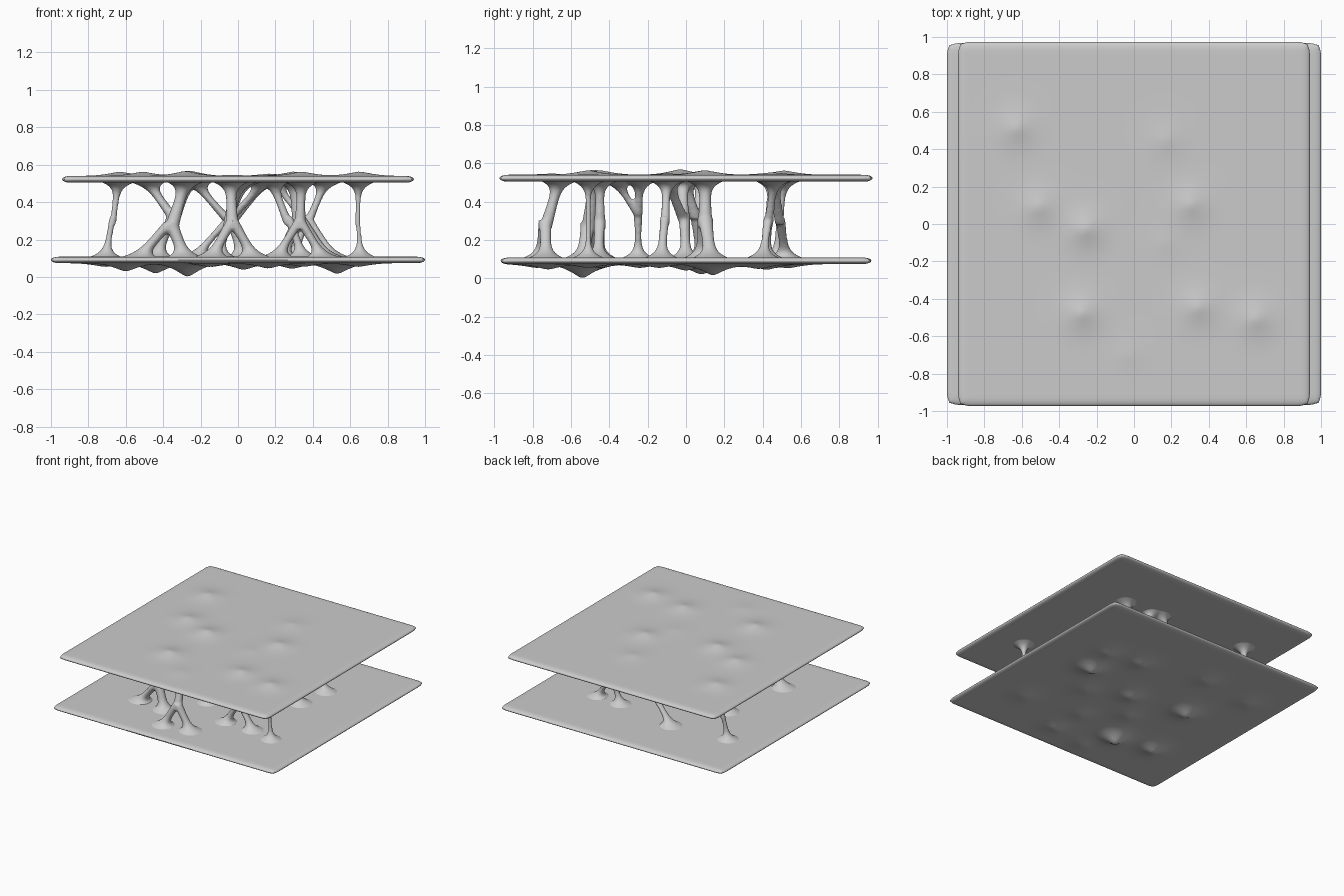
import bpy, bmesh, math

if "Cube" in bpy.data.objects:
    bpy.data.objects.remove(bpy.data.objects["Cube"])


def make_object(name, bm):
    bmesh.ops.recalc_face_normals(bm, faces=bm.faces[:])
    mesh = bpy.data.meshes.new(name)
    bm.to_mesh(mesh)
    bm.free()
    ob = bpy.data.objects.new(name, mesh)
    bpy.context.collection.objects.link(ob)
    for p in mesh.polygons:
        p.use_smooth = True
    return ob


def axis_points(half, n=96):
    edge = [0, .002, .006, .013, .024, .04, .06]
    inner = half - .06
    mid = [-inner + 2 * inner * i / n for i in range(1, n)]
    return [-half + e for e in edge] + mid + [half - e for e in reversed(edge)]


# Slab with a tapered rim and soft bumps on its outer face
def slab(name, hx, hy, zc, th, outward, bumps):
    bm = bmesh.new()
    xs, ys = axis_points(hx), axis_points(hy)

    def rim(d):
        k = max(0, 1 - d / .045)
        return math.sqrt(max(0, 1 - k * k))

    def layer(side):
        rows = []
        for x in xs:
            row = []
            for y in ys:
                z = zc + side * th * min(rim(hx - abs(x)), rim(hy - abs(y)))
                if side == outward:
                    for bx, by, h in bumps:
                        d2 = (x - bx) ** 2 + (y - by) ** 2
                        z += side * h * .5 * (math.exp(-d2 / .012) + math.exp(-math.sqrt(d2 + .0004) / .045 + .44))
                # Corners are pulled in slightly
                cx = max(0, abs(x) - hx + .05) / .05
                cy = max(0, abs(y) - hy + .05) / .05
                px = x - math.copysign(.012 * cx * cy, x)
                py = y - math.copysign(.012 * cx * cy, y)
                row.append(bm.verts.new((px, py, z)))
            rows.append(row)
        for i in range(len(xs) - 1):
            for j in range(len(ys) - 1):
                bm.faces.new((rows[i][j], rows[i + 1][j], rows[i + 1][j + 1], rows[i][j + 1]))

    layer(1)
    layer(-1)
    bmesh.ops.remove_doubles(bm, verts=bm.verts[:], dist=.0001)
    return make_object(name, bm)


slab("top_slab", .94, .973, .522, .018, 1, [
    (-.63, .51, .022), (-.51, .09, .022), (-.26, -.03, .028), (-.28, -.48, .026),
    (.17, .45, .012), (.30, .10, .023), (.34, -.45, .023), (.65, -.51, .023),
    (-.03, -.70, .006), (.17, -.10, .006)])
slab("bottom_slab", 1.0, .967, .091, .017, -1, [
    (-.71, .47, .02), (-.44, .08, .055), (-.27, -.54, .073), (-.60, -.50, .045),
    (-.26, .53, .022), (.03, 0, .035), (.29, .42, .03), (.53, .14, .058),
    (.57, .38, .025), (.64, -.51, .02), (.16, -.72, .028), (-.15, -.78, .02),
    (.35, -.14, .02), (.14, -.45, .02), (-.14, -.24, .02)])

LOW, HIGH = .098, .514
struts = bmesh.new()


# Tube of horizontal rings, flared wherever it meets a slab
def tube(p, q, r0, r1):
    n, sides = 28, 20
    rings = []
    for i in range(n + 1):
        t = i / n
        z = p[2] + (q[2] - p[2]) * t
        s = t
        r = r0 + (r1 - r0) * t
        r += .10 * math.exp(-abs(z - LOW) / .026) + .10 * math.exp(-abs(HIGH - z) / .026)
        x, y = p[0] + (q[0] - p[0]) * s, p[1] + (q[1] - p[1]) * s
        rings.append([struts.verts.new((x + r * math.cos(2 * math.pi * k / sides),
                                        y + r * math.sin(2 * math.pi * k / sides), z))
                      for k in range(sides)])
    for a, b in zip(rings, rings[1:]):
        for k in range(sides):
            m = (k + 1) % sides
            struts.faces.new((a[k], a[m], b[m], b[k]))
    struts.faces.new(rings[0][::-1])
    struts.faces.new(rings[-1])


# Branching column: feet below and heads above share one node
def branch(node, feet, heads, r=.022, rn=.04):
    x, y, z = node
    for f in feet:
        tube((f[0], f[1], LOW), (x, y, z + .02), r, rn)
    for h in heads:
        tube((x, y, z - .02), (h[0], h[1], HIGH), rn, r)


branch((-.67, .49, .30), [(-.71, .47)], [(-.64, .51)], .014, .018)
branch((.64, -.51, .30), [(.655, -.51)], [(.645, -.51)], .012, .014)
branch((-.36, -.51, .27), [(-.54, -.50), (-.28, -.54)], [(-.28, -.48)])
branch((-.03, -.735, .28), [(.09, -.73), (-.15, -.76)], [(-.04, -.66)], .02, .035)
branch((-.34, .05, .33), [(-.44, .08)], [(-.49, .09), (-.26, -.01)], .018, .034)
branch((-.05, -.01, .32), [(.03, 0)], [(-.24, -.02), (.15, -.10)], .018, .032)
branch((.33, .10, .29), [(.48, .13), (.22, .08)], [(.30, .10)])
branch((.33, -.45, .28), [(.20, -.45), (.46, -.46)], [(.34, -.45)], .016, .032)
branch((-.04, .49, .30), [(-.24, .52)], [(.15, .46)], .018, .028)
branch((.37, .43, .30), [(.29, .42), (.52, .40)], [(.19, .45), (.47, .46)], .014, .026)
branch((-.04, -.25, .35), [(-.10, -.25)], [(.04, -.24), (.02, -.37)], .013, .024)
branch((.27, -.11, .30), [(.35, -.13)], [(.18, -.10)], .016, .026)

# Fuse the columns into one continuous organic surface
ob = make_object("organic_struts", struts)
rm = ob.modifiers.new("fuse", 'REMESH')
rm.mode = 'VOXEL'
rm.voxel_size = .01
rm.use_smooth_shade = True
sm = ob.modifiers.new("soften", 'SMOOTH')
sm.factor = .5
sm.iterations = 4
